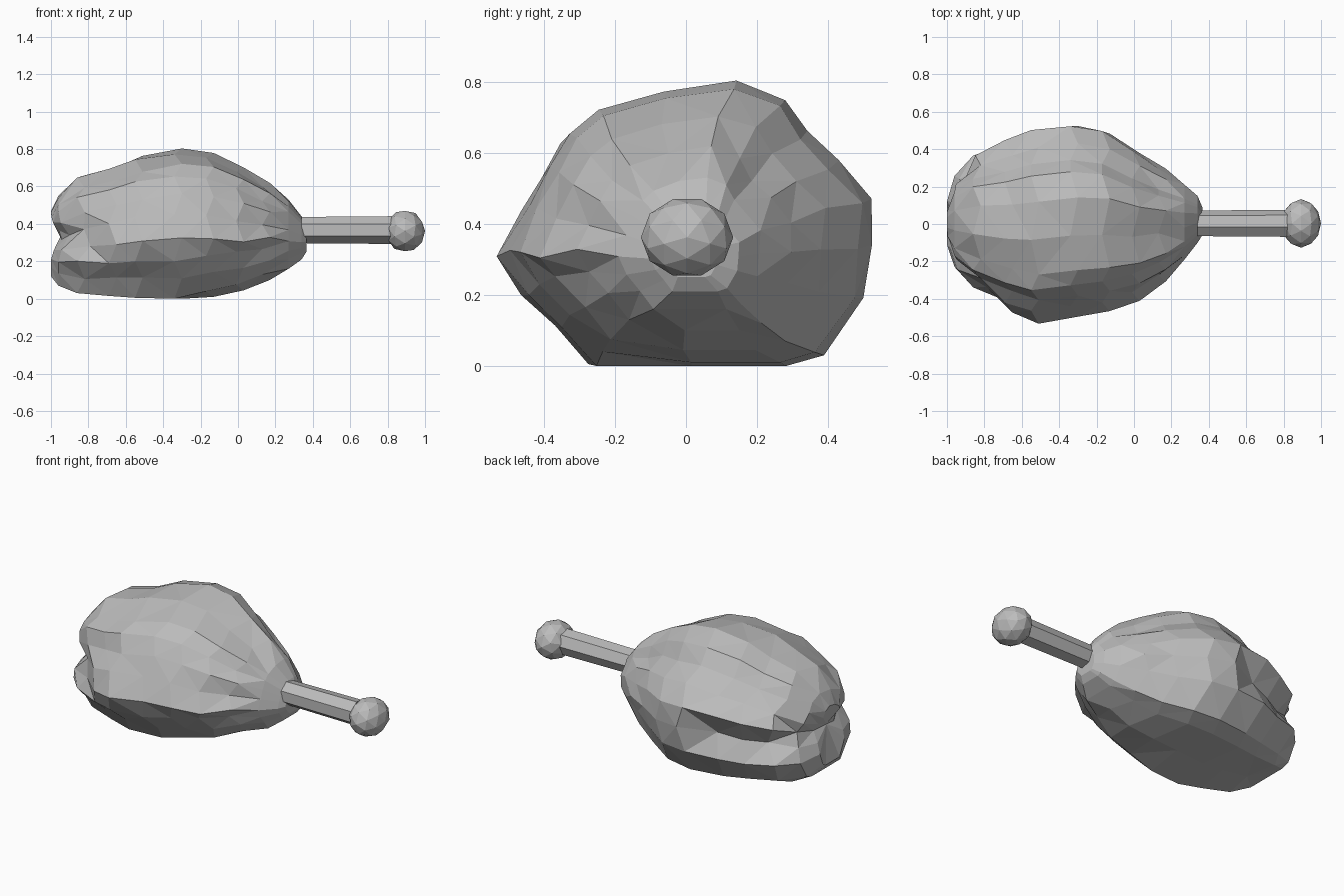
import bpy, bmesh, math, random
from mathutils import Vector, Matrix

if "Cube" in bpy.data.objects:
    bpy.data.objects.remove(bpy.data.objects["Cube"])

random.seed(11)

grey = bpy.data.materials.new("plain grey")
grey.diffuse_color = (0.5, 0.5, 0.5, 1)
grey.use_nodes = True
grey.node_tree.nodes["Principled BSDF"].inputs["Base Color"].default_value = grey.diffuse_color


def finish(name, bm):
    bmesh.ops.recalc_face_normals(bm, faces=bm.faces)
    me = bpy.data.meshes.new(name)
    bm.to_mesh(me)
    bm.free()
    me.materials.append(grey)
    ob = bpy.data.objects.new(name, me)
    bpy.context.collection.objects.link(ob)
    return ob


# Meat cross-section (y, z), flat underneath, stretched to fit each station
outline = [(0.33, 0.665), (0.425, 0.575), (0.525, 0.48), (0.515, 0.34), (0.50, 0.20), (0.38, 0.03),
           (0.27, 0.0), (0.0, 0.0), (-0.27, 0.0), (-0.37, 0.11), (-0.47, 0.21),
           (-0.53, 0.32), (-0.47, 0.45), (-0.41, 0.56), (-0.35, 0.66), (-0.27, 0.72),
           (-0.08, 0.78), (0.13, 0.80), (0.27, 0.755)]
# x, y min, y max, z min, z max
stations = [(-1.0, -0.13, 0.13, 0.12, 0.47), (-0.96, -0.26, 0.27, 0.07, 0.55),
            (-0.84, -0.38, 0.385, 0.03, 0.66), (-0.67, -0.47, 0.45, 0.015, 0.71),
            (-0.53, -0.53, 0.51, 0.005, 0.765), (-0.32, -0.505, 0.53, 0.0, 0.80),
            (-0.15, -0.475, 0.50, 0.01, 0.775), (0.01, -0.41, 0.39, 0.045, 0.705),
            (0.15, -0.31, 0.30, 0.10, 0.62), (0.27, -0.19, 0.21, 0.16, 0.53),
            (0.34, -0.10, 0.15, 0.21, 0.44), (0.365, -0.06, 0.09, 0.25, 0.39)]

bm = bmesh.new()
rings = []
for i, (x, y0, y1, z0, z1) in enumerate(stations):
    ring = []
    for j, (y, z) in enumerate(outline):
        py = y0 + (y1 - y0) * (y + 0.53) / 1.055
        pz = z0 + (z1 - z0) * z / 0.8
        px = x
        # uneven, hand-cut facets
        if 1 < i < 9:
            px += (0.02 if j % 2 else -0.02)
            py *= random.uniform(0.98, 1.01)
            if pz > 0.1:
                pz += random.uniform(-0.012, 0.006)
        # slimmer underneath at the front, towards the bone
        if -0.2 < x < 0.25 and pz < 0.3 and py < -0.1:
            pz += 0.03
        # fold around the thick end, running on along the back side
        groove = math.exp(-((pz - 0.33) / 0.06) ** 2)
        if x < -0.8:
            px += 0.06 * groove
            py *= 1 - 0.22 * groove
        elif x < -0.4 and py > 0.2:
            py -= 0.07 * groove
        ring.append(bm.verts.new((px, py, pz)))
    rings.append(ring)
n = len(outline)
for a, b in zip(rings, rings[1:]):
    for j in range(n):
        bm.faces.new((a[j], a[(j + 1) % n], b[(j + 1) % n], b[j]))
for ring, tip in ((rings[0], (-0.95, -0.01, 0.33)), (rings[-1], (0.365, 0.0, 0.33))):
    c = bm.verts.new(tip)
    for j in range(n):
        bm.faces.new((ring[j], ring[(j + 1) % n], c))
bmesh.ops.triangulate(bm, faces=bm.faces, quad_method='BEAUTY')
finish("meat", bm)

# Bone shaft
bm = bmesh.new()
bmesh.ops.create_cone(bm, cap_ends=True, segments=7, radius1=0.072, radius2=0.076, depth=0.48,
                      matrix=Matrix.Translation((0.58, 0.0, 0.367)) @ Matrix.Rotation(math.pi / 2, 4, 'Y'))
finish("bone_shaft", bm)

# Bone knob
bm = bmesh.new()
bmesh.ops.create_icosphere(bm, subdivisions=2, radius=1)
bmesh.ops.rotate(bm, verts=bm.verts, matrix=Matrix.Rotation(math.pi / 2, 3, 'Y'))
for v in bm.verts:
    v.co = Vector((0.893, 0.003, 0.362)) + Vector((v.co.x * 0.107, v.co.y * 0.13, v.co.z * 0.113))
finish("bone_knob", bm)
